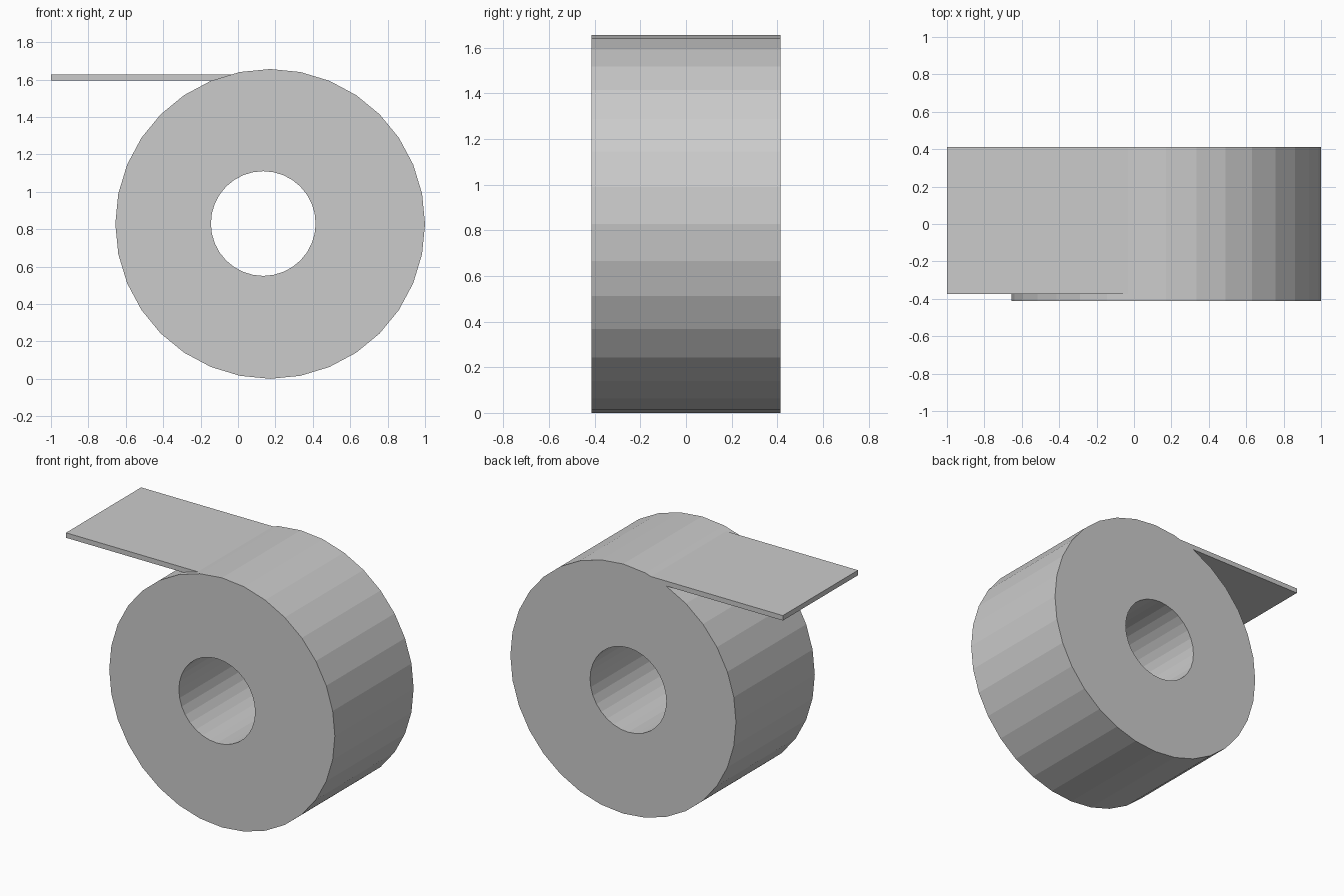
import bpy, bmesh
from math import sin, cos, tau

if "Cube" in bpy.data.objects:
    bpy.data.objects.remove(bpy.data.objects["Cube"])

SEG = 32
HALF_W = 0.413


def finish(name, bm):
    bmesh.ops.recalc_face_normals(bm, faces=bm.faces)
    mesh = bpy.data.meshes.new(name)
    bm.to_mesh(mesh)
    bm.free()
    obj = bpy.data.objects.new(name, mesh)
    bpy.context.collection.objects.link(obj)
    return obj


def tube(name, outer, inner):
    """Flat-faced tube along y; outer and inner are (x, z, radius)."""
    bm = bmesh.new()
    loops = []
    for (cx, cz, r), y in ((outer, -HALF_W), (outer, HALF_W), (inner, HALF_W), (inner, -HALF_W)):
        loops.append([bm.verts.new((cx + r * cos(tau * i / SEG), y, cz + r * sin(tau * i / SEG)))
                      for i in range(SEG)])
    for a, b in zip(loops, loops[1:] + loops[:1]):
        for i in range(SEG):
            j = (i + 1) % SEG
            bm.faces.new((a[i], a[j], b[j], b[i]))
    return finish(name, bm)


# Wound roll and the core tube inside it
tube("tape_roll", (0.172, 0.828, 0.828), (0.135, 0.83, 0.307))
tube("core", (0.135, 0.83, 0.307), (0.135, 0.83, 0.28))

# Loose strip leaving the top of the roll
x0, x1, y0, y1, z0, z1 = -1.0, -0.03, -0.375, HALF_W, 1.594, 1.627
bm = bmesh.new()
bmesh.ops.create_cube(bm, size=1)
bmesh.ops.scale(bm, vec=(x1 - x0, y1 - y0, z1 - z0), verts=bm.verts)
bmesh.ops.translate(bm, vec=((x0 + x1) / 2, (y0 + y1) / 2, (z0 + z1) / 2), verts=bm.verts)
finish("loose_strip", bm)
